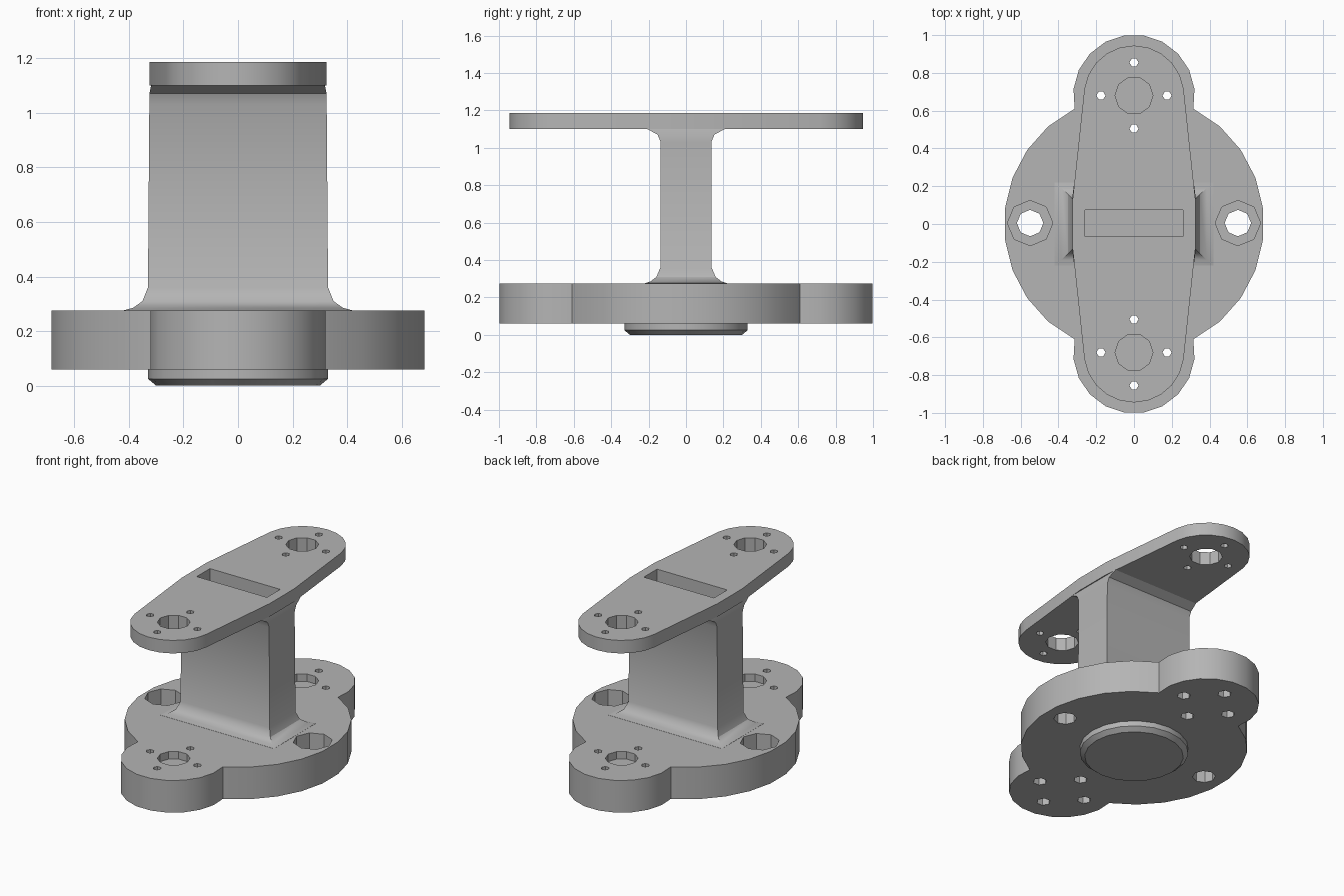
import bpy
import bmesh
from math import sin, cos, radians

if "Cube" in bpy.data.objects:
    bpy.data.objects.remove(bpy.data.objects["Cube"])

grey = bpy.data.materials.new("plain grey")
grey.use_nodes = True
grey.diffuse_color = (0.46, 0.46, 0.46, 1)
grey.node_tree.nodes["Principled BSDF"].inputs["Base Color"].default_value = (0.46, 0.46, 0.46, 1)

LOBE_Y, BOLT_R = 0.68, 0.175


def arc(cx, cy, r, start, end, steps):
    """Points along an arc, both ends included."""
    angles = [radians(start + (end - start) * i / steps) for i in range(steps + 1)]
    return [(cx + r * cos(a), cy + r * sin(a)) for a in angles]


def circle(cx, cy, r, sides):
    return arc(cx, cy, r, 0, 360, sides)[:-1]


def rect(hx, hy, cy=0):
    return [(-hx, cy - hy), (hx, cy - hy), (hx, cy + hy), (-hx, cy + hy)]


def half_turn(points):
    """Complete an outline with its copy turned by 180 degrees."""
    return points + [(-x, -y) for x, y in points]


def loft(bm, sections):
    """Closed solid through (z, outline) sections, listed from the bottom up."""
    rings = [[bm.verts.new((x, y, z)) for x, y in pts] for z, pts in sections]
    n = len(rings[0])
    for low, high in zip(rings, rings[1:]):
        for i in range(n):
            j = (i + 1) % n
            bm.faces.new((low[i], low[j], high[j], high[i]))
    bm.faces.new(rings[0][::-1])
    bm.faces.new(rings[-1])


def make(name, solids):
    bm = bmesh.new()
    for sections in solids:
        loft(bm, sections)
    bmesh.ops.recalc_face_normals(bm, faces=bm.faces)
    mesh = bpy.data.meshes.new(name)
    bm.to_mesh(mesh)
    bm.free()
    mesh.materials.append(grey)
    obj = bpy.data.objects.new(name, mesh)
    bpy.context.collection.objects.link(obj)
    return obj


def cut(obj, solids):
    """Subtract the solids and drop the helper object."""
    cutter = make("cutter", solids)
    cutter.hide_render = True
    mod = obj.modifiers.new("cut", 'BOOLEAN')
    mod.operation, mod.solver, mod.object = 'DIFFERENCE', 'EXACT', cutter
    bpy.context.view_layer.objects.active = obj
    bpy.ops.object.modifier_apply(modifier=mod.name)
    bpy.data.objects.remove(cutter)


def hole(x, y, sides, steps):
    """Stepped round cutter from (z, radius) steps."""
    return [(z, circle(x, y, r, sides)) for z, r in steps]


def bolt_holes(cy, steps):
    return [hole(dx * BOLT_R, cy + dy * BOLT_R, 6, steps)
            for dx, dy in ((1, 0), (-1, 0), (0, 1), (0, -1))]


# Base flange: disc with a rounded lobe at the front and back
outline = half_turn(arc(0, 0, 0.688, -62.5, 62.5, 9)[1:-1]
                    + arc(0, LOBE_Y, 0.322, -12.5, 192.5, 11))
base = make("base_flange", [[(0.06, outline), (0.275, outline)]])
cutters = [hole(s * 0.55, 0.005, 8, [(0, 0.07), (0.15, 0.07), (0.15, 0.12), (0.4, 0.12)])
           for s in (-1, 1)]
for s in (-1, 1):
    cutters.append(hole(0, s * LOBE_Y, 10, [(0.225, 0.1), (0.4, 0.1)]))
    cutters += bolt_holes(s * LOBE_Y, [(0, 0.042), (0.17, 0.042), (0.17, 0.025), (0.4, 0.025)])
cut(base, cutters)

# Locating boss under the flange, chamfered at its lower rim
boss = make("bottom_boss", [hole(0, 0, 20, [(0, 0.3), (0.025, 0.33), (0.065, 0.33)])])

# Column with a flared foot and filleted shoulders
column = make("column", [[(z, rect(hx, hy)) for z, hx, hy in (
    (0.27, 0.42, 0.22), (0.276, 0.42, 0.22), (0.285, 0.385, 0.19), (0.31, 0.35, 0.158),
    (0.36, 0.33, 0.137), (1.03, 0.325, 0.135), (1.07, 0.325, 0.152), (1.102, 0.318, 0.21))]])

# Tapered top plate with rounded ends
outline = half_turn([(0.325, -0.13), (0.325, 0.13)] + arc(0, LOBE_Y, 0.265, 8, 172, 10))
plate = make("top_plate", [[(1.1, outline), (1.187, outline)]])
cutters = []
for s in (-1, 1):
    cutters.append(hole(0, s * LOBE_Y, 10, [(1, 0.1), (1.3, 0.1)]))
    cutters += bolt_holes(s * LOBE_Y, [(1, 0.024), (1.3, 0.024)])
slot = [(0.8, rect(0.26, 0.07, 0.005)), (1.3, rect(0.26, 0.07, 0.005))]
cut(plate, cutters + [slot])
cut(column, [slot])

# Smooth the curved walls and keep the edges crisp
bpy.ops.object.select_all(action='DESELECT')
for obj in (base, boss, column, plate):
    obj.select_set(True)
bpy.context.view_layer.objects.active = base
bpy.ops.object.shade_smooth_by_angle(angle=radians(30))
